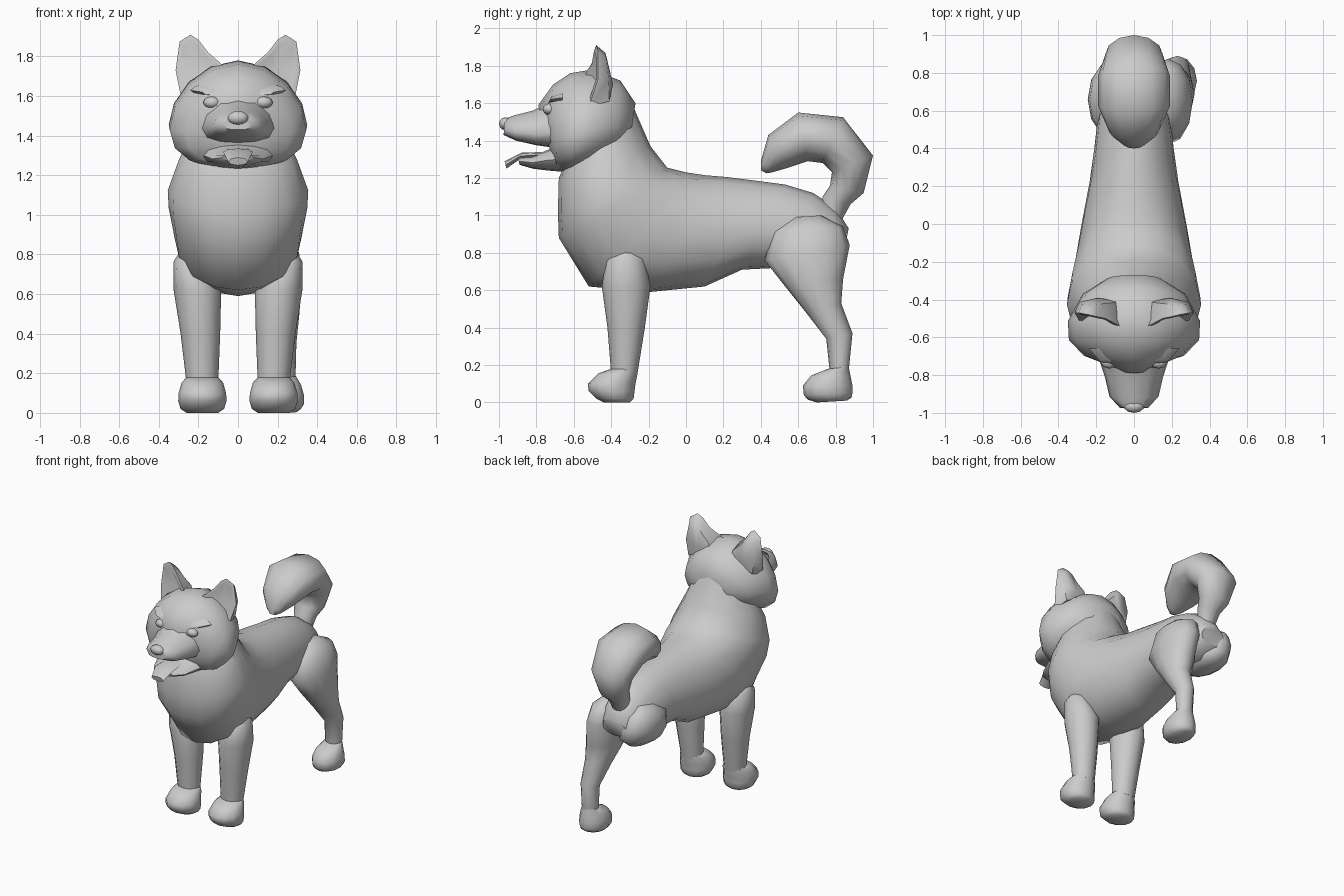
import bpy, bmesh, math
from mathutils import Vector

grey = bpy.data.materials.new("plain grey")
grey.diffuse_color = (0.6, 0.6, 0.6, 1)


def finish(name, bm):
    bmesh.ops.recalc_face_normals(bm, faces=bm.faces)
    me = bpy.data.meshes.new(name)
    bm.to_mesh(me)
    bm.free()
    me.materials.append(grey)
    ob = bpy.data.objects.new(name, me)
    bpy.context.collection.objects.link(ob)
    bpy.ops.object.select_all(action='DESELECT')
    ob.select_set(True)
    bpy.context.view_layer.objects.active = ob
    bpy.ops.object.shade_smooth_by_angle(angle=math.radians(55))
    return ob


def loft(name, sections, n=12, x=0.0, side=1, drop=0.0):
    """Join oval sections; each is (y, z) to (y, z) plus half width and x shift.
    drop moves the widest point towards the first end of each section."""
    bm = bmesh.new()
    rings = []
    for y0, z0, y1, z1, w, *dx in sections:
        a, b = Vector((0, y0, z0)), Vector((0, y1, z1))
        cx = x + (dx[0] if dx else 0)
        ring = []
        for i in range(n):
            t = 2 * math.pi * i / n
            p = (a + b) / 2 + (b - a) / 2 * (math.cos(t) - drop * math.sin(t) ** 2)
            p.x = side * (cx + w * math.sin(t))
            ring.append(bm.verts.new(p))
        rings.append(ring)
    for r, s in zip(rings, rings[1:]):
        for i in range(n):
            j = (i + 1) % n
            bm.faces.new((r[i], r[j], s[j], s[i]))
    bm.faces.new(rings[0])
    bm.faces.new(rings[-1])
    return finish(name, bm)


def ball(name, loc, scale, seg=10):
    bm = bmesh.new()
    bmesh.ops.create_uvsphere(bm, u_segments=seg, v_segments=6, radius=1)
    bmesh.ops.scale(bm, vec=scale, verts=bm.verts)
    bmesh.ops.translate(bm, vec=loc, verts=bm.verts)
    return finish(name, bm)


# Trunk from neck to rump
loft("body", [
    (-.60, 1.38, -.29, 1.60, .20), (-.68, 1.20, -.19, 1.37, .30),
    (-.685, 1.02, -.10, 1.255, .355), (-.68, .88, 0, 1.23, .35),
    (-.52, .62, .10, 1.215, .32), (-.20, .59, .22, 1.205, .28),
    (.10, .62, .38, 1.185, .235), (.30, .71, .53, 1.165, .21),
    (.50, .72, .68, 1.12, .19), (.72, .73, .80, 1.04, .16),
    (.84, .79, .87, .93, .10)], n=16, drop=.12)

# Head, muzzle, jaw and tongue
loft("head", [
    (-.30, 1.40, -.27, 1.60, .14), (-.38, 1.33, -.35, 1.72, .27),
    (-.52, 1.26, -.50, 1.78, .35), (-.61, 1.23, -.62, 1.76, .345),
    (-.69, 1.245, -.71, 1.70, .265), (-.72, 1.32, -.79, 1.59, .11)],
    n=16, drop=.25)
loft("muzzle", [
    (-.66, 1.355, -.70, 1.62, .20), (-.80, 1.375, -.82, 1.56, .155),
    (-.91, 1.40, -.92, 1.535, .13), (-.975, 1.43, -.97, 1.515, .075)], drop=.35)
loft("lower_jaw", [
    (-.62, 1.23, -.64, 1.38, .20), (-.74, 1.24, -.74, 1.35, .16),
    (-.82, 1.25, -.82, 1.315, .13), (-.89, 1.27, -.90, 1.31, .08)])
loft("tongue", [
    (-.74, 1.31, -.74, 1.34, .07), (-.89, 1.30, -.88, 1.335, .075),
    (-.96, 1.25, -.97, 1.29, .05)], n=8)
ball("nose", (0, -.965, 1.49), (.055, .035, .035))


def ear(side):
    """Pointed ear with a rim, a hollow front and a rounded back."""
    rim = [(.06, -.54, 1.70), (.075, -.54, 1.755), (.15, -.50, 1.82), (.20, -.49, 1.885),
           (.24, -.48, 1.91), (.295, -.47, 1.875), (.315, -.47, 1.73), (.285, -.52, 1.58)]
    n = len(rim)
    bm = bmesh.new()
    outer = [bm.verts.new((side * x, y, z)) for x, y, z in rim]
    mid = Vector((.2, -.50, 1.72))
    inner, back = [], []
    for p in rim:
        q = Vector(p).lerp(mid, .2)
        inner.append(bm.verts.new((side * q.x, q.y - .005, q.z)))
        q = Vector(p).lerp(mid, .22)
        back.append(bm.verts.new((side * q.x, -.41 - .12 * max(0, q.z - 1.7), q.z)))
    hollow = bm.verts.new((side * .2, -.45, 1.73))
    hump = bm.verts.new((side * .19, -.39, 1.70))
    for i in range(n):
        j = (i + 1) % n
        bm.faces.new((outer[i], outer[j], inner[j], inner[i]))
        bm.faces.new((inner[i], inner[j], hollow))
        bm.faces.new((outer[j], outer[i], back[i], back[j]))
        bm.faces.new((back[j], back[i], hump))
    finish("ear", bm)


# Ears, eyes, brows and front legs on both sides
for s in (-1, 1):
    ear(s)
    ball("eye", (s * .13, -.732, 1.568), (.046, .034, .03), 8)
    loft("brow", [(-.66, 1.60, -.66, 1.66, .09, .15), (-.735, 1.605, -.72, 1.635, .05, .13)],
         n=8, side=s)
    loft("front_leg", [
        (-.35, .82, -.29, .82, .04, .25), (-.43, .76, -.22, .77, .09, .235),
        (-.45, .62, -.19, .62, .12, .205), (-.42, .40, -.22, .40, .10, .19),
        (-.40, .15, -.26, .15, .08, .18)], side=s)
    loft("front_paw", [
        (-.40, .18, -.26, .18, .08), (-.47, .155, -.26, .15, .105),
        (-.525, .10, -.27, .10, .12), (-.52, .06, -.275, .06, .122),
        (-.48, .02, -.28, .02, .11), (-.44, 0, -.30, 0, .08)], x=.18, side=s)

# Single full hind leg, and the short rounded haunch opposite
loft("hind_leg", [
    (.58, .99, .72, 1.0, .05, .15), (.46, .91, .84, .94, .115, .165),
    (.42, .76, .875, .84, .13, .18), (.53, .62, .84, .66, .12, .20),
    (.65, .47, .83, .53, .09, .22), (.75, .34, .89, .37, .065, .23),
    (.77, .15, .87, .17, .06, .23)])
loft("hind_paw", [
    (.76, .18, .87, .19, .065), (.67, .145, .88, .14, .09), (.625, .09, .89, .09, .105),
    (.63, .04, .89, .05, .105), (.65, .015, .885, .025, .09), (.70, 0, .86, .01, .07)], x=.228)
loft("haunch", [
    (.58, .99, .74, 1.01, .05, .12), (.47, .92, .83, .95, .11, .125),
    (.45, .81, .87, .86, .14, .105), (.49, .74, .86, .77, .125, .09),
    (.56, .705, .79, .715, .07, .08)], side=-1)

# Curled tail
loft("tail", [
    (.72, .98, .83, .97, .06), (.73, 1.10, .88, 1.06, .08), (.77, 1.16, .95, 1.12, .11),
    (.78, 1.23, 1.0, 1.32, .155), (.73, 1.28, .84, 1.525, .19),
    (.65, 1.29, .60, 1.55, .19), (.53, 1.25, .44, 1.43, .13),
    (.46, 1.23, .40, 1.29, .06), (.43, 1.225, .40, 1.24, .02)])
